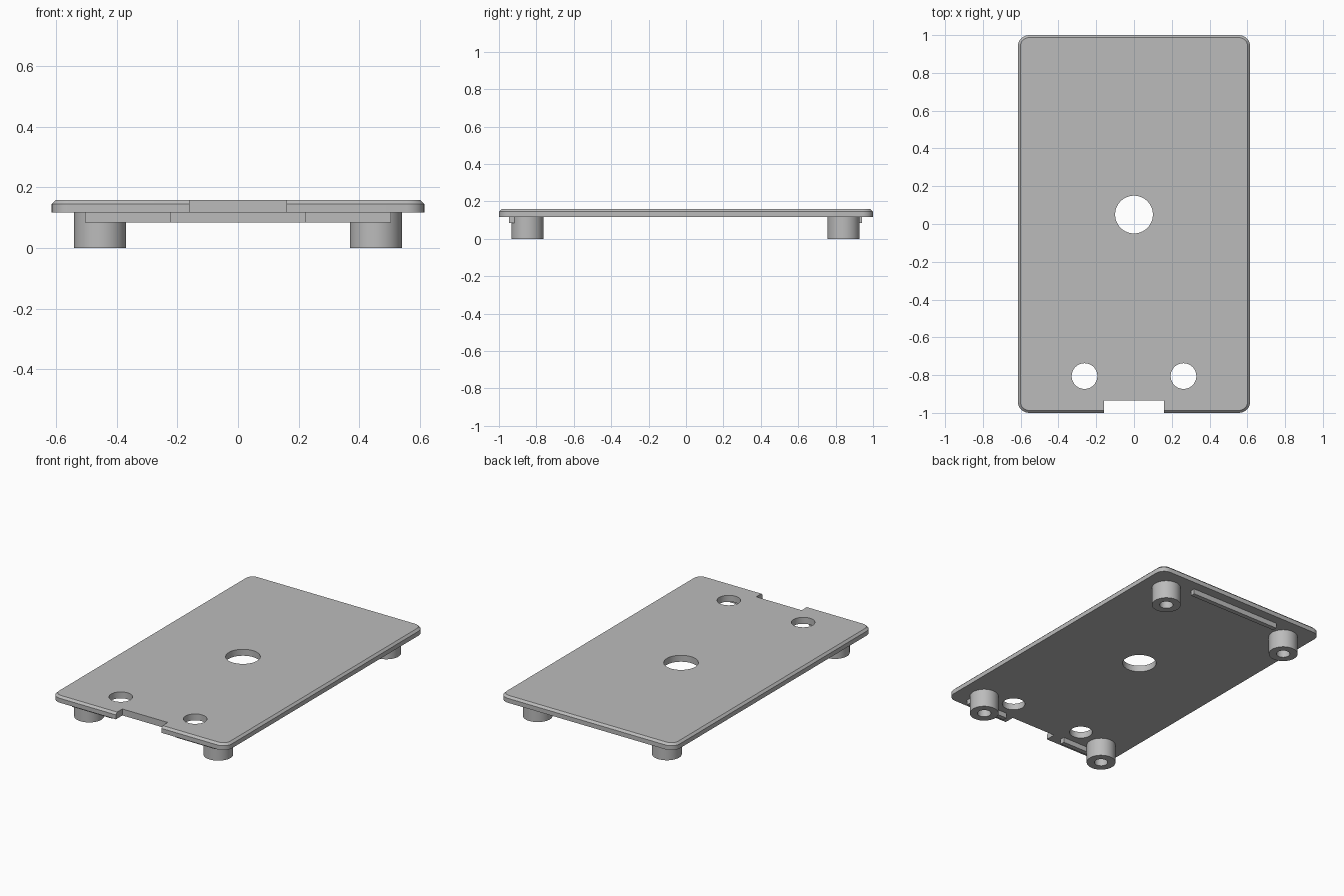
import bpy, bmesh, math

if "Cube" in bpy.data.objects:
    bpy.data.objects.remove(bpy.data.objects["Cube"])

grey = bpy.data.materials.new("plain grey")
grey.diffuse_color = (0.5, 0.5, 0.5, 1)
grey.use_nodes = True
grey.node_tree.nodes["Principled BSDF"].inputs["Base Color"].default_value = grey.diffuse_color

HX, HY = 0.615, 1.0            # plate half sizes
Z0, Z1, Z2 = 0.117, 0.145, 0.158   # underside, chamfer start, top


def make_object(name, bm):
    bmesh.ops.recalc_face_normals(bm, faces=bm.faces)
    me = bpy.data.meshes.new(name)
    bm.to_mesh(me)
    bm.free()
    ob = bpy.data.objects.new(name, me)
    bpy.context.collection.objects.link(ob)
    me.materials.append(grey)
    return ob


def loft(name, rings):
    bm = bmesh.new()
    loops = [[bm.verts.new(p) for p in r] for r in rings]
    n = len(loops[0])
    for a, b in zip(loops, loops[1:]):
        for i in range(n):
            j = (i + 1) % n
            bm.faces.new((a[i], a[j], b[j], b[i]))
    bm.faces.new(loops[0])
    bm.faces.new(loops[-1])
    return make_object(name, bm)


def rounded(inset, z, radius=0.06, seg=8):
    pts = []
    for k, (sx, sy) in enumerate(((1, 1), (-1, 1), (-1, -1), (1, -1))):
        for i in range(seg + 1):
            a = math.pi / 2 * (k + i / seg)
            pts.append((sx * (HX - radius) + (radius - inset) * math.cos(a),
                        sy * (HY - radius) + (radius - inset) * math.sin(a), z))
    return pts


def circle(x, y, r, z, n=48):
    return [(x + r * math.cos(2 * math.pi * i / n),
             y + r * math.sin(2 * math.pi * i / n), z) for i in range(n)]


def box(name, x0, x1, y0, y1, z0, z1):
    return loft(name, [[(x0, y0, z), (x1, y0, z), (x1, y1, z), (x0, y1, z)]
                       for z in (z0, z1)])


def cut(target, cutter):
    cutter.hide_render = True
    mod = target.modifiers.new("cut", 'BOOLEAN')
    mod.operation = 'DIFFERENCE'
    mod.solver = 'EXACT'
    mod.object = cutter
    bpy.context.view_layer.objects.active = target
    bpy.ops.object.modifier_apply(modifier=mod.name)
    bpy.data.objects.remove(cutter)


# Cover plate with chamfered top edge
plate = loft("cover_plate", [rounded(0, Z0), rounded(0, Z1), rounded(0.013, Z2)])

# Round openings and front cable notch
for x, y, r in ((0, 0.05, 0.1), (-0.262, -0.805, 0.068), (0.262, -0.805, 0.068)):
    cut(plate, loft("hole_cutter", [circle(x, y, r, 0.05), circle(x, y, r, 0.25)]))
cut(plate, box("notch_cutter", -0.16, 0.16, -1.1, -0.935, 0.05, 0.25))

parts = [plate]

# Hollow screw posts: outer wall, bottom rim, blind bore
for sx, side in ((-1, "left"), (1, "right")):
    for y, end in ((-0.848, "front"), (0.842, "rear")):
        x = sx * 0.455
        parts.append(loft(f"{end}_{side}_post", [
            circle(x, y, 0.086, Z0 + 0.002), circle(x, y, 0.086, 0),
            circle(x, y, 0.04, 0), circle(x, y, 0.04, Z0 - 0.002)]))
    # Front locating rib beside each post
    a, b = sorted((sx * 0.223, sx * 0.505))
    box(f"front_{side}_rib", a, b, -0.947, -0.917, 0.084, Z0 + 0.002)

# Rear locating rib
box("rear_rib", -0.32, 0.32, 0.91, 0.94, 0.084, Z0 + 0.002)

# Smooth round walls, keep edges crisp
bpy.ops.object.select_all(action='DESELECT')
for ob in parts:
    ob.select_set(True)
bpy.context.view_layer.objects.active = plate
bpy.ops.object.shade_smooth_by_angle(angle=math.radians(30))
